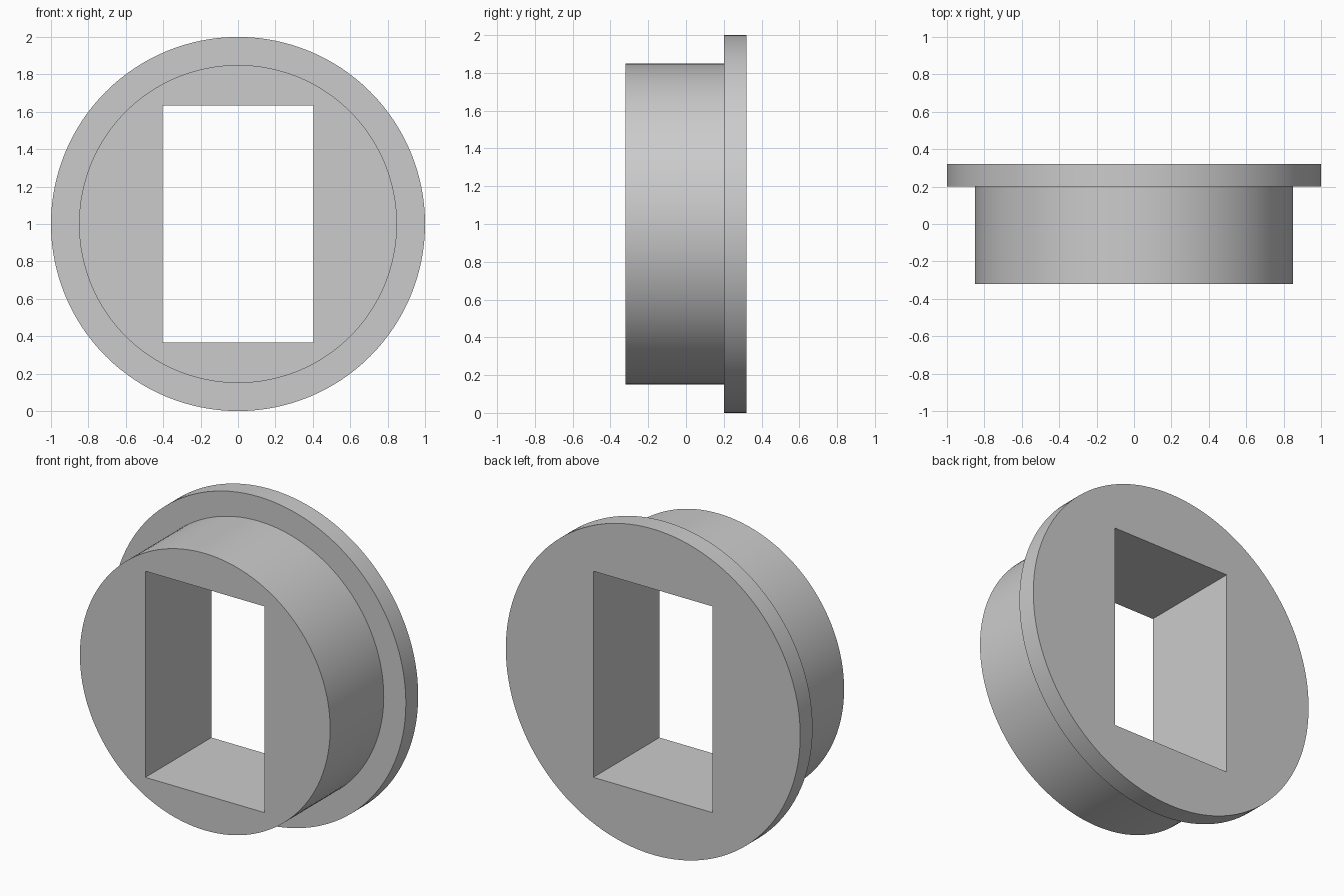
import bpy
import bmesh
import math
from mathutils import Matrix

cube = bpy.data.objects.get("Cube")
if cube:
    bpy.data.objects.remove(cube, do_unlink=True)

SEGMENTS = 128
CENTRE_Z = 1.0

grey = bpy.data.materials.new("plain grey")
grey.use_nodes = True
colour = (0.6, 0.6, 0.6, 1)
grey.diffuse_color = colour
grey.node_tree.nodes["Principled BSDF"].inputs["Base Color"].default_value = colour


def add_object(name, bm):
    bmesh.ops.recalc_face_normals(bm, faces=bm.faces)
    mesh = bpy.data.meshes.new(name)
    bm.to_mesh(mesh)
    bm.free()
    mesh.materials.append(grey)
    obj = bpy.data.objects.new(name, mesh)
    bpy.context.collection.objects.link(obj)
    return obj


# Stepped round body: barrel in front, wider flange at the back
profile = [(0, -0.32), (0.85, -0.32), (0.85, 0.2), (1, 0.2), (1, 0.32), (0, 0.32)]
bm = bmesh.new()
rings = []
for radius, y in profile[1:-1]:
    ring = []
    for i in range(SEGMENTS):
        a = 2 * math.pi * i / SEGMENTS
        ring.append(bm.verts.new((radius * math.cos(a), y, CENTRE_Z + radius * math.sin(a))))
    rings.append(ring)
for lower, upper in zip(rings, rings[1:]):
    for i in range(SEGMENTS):
        j = (i + 1) % SEGMENTS
        bm.faces.new((lower[i], lower[j], upper[j], upper[i]))
bm.faces.new(rings[0])
bm.faces.new(rings[-1])
body = add_object("flanged_bushing", bm)

# Rectangular opening right through the body
bm = bmesh.new()
bmesh.ops.create_cube(bm, size=1, matrix=Matrix.Translation((0, 0, CENTRE_Z))
                      @ Matrix.Diagonal((0.81, 1, 1.266, 1)))
cutter = add_object("opening_cutter", bm)
cutter.hide_render = True

cut = body.modifiers.new("opening", 'BOOLEAN')
cut.operation = 'DIFFERENCE'
cut.solver = 'EXACT'
cut.object = cutter

bpy.ops.object.select_all(action='DESELECT')
body.select_set(True)
bpy.context.view_layer.objects.active = body
bpy.ops.object.modifier_apply(modifier=cut.name)
bpy.data.objects.remove(cutter, do_unlink=True)
bpy.ops.object.shade_smooth_by_angle(angle=math.radians(30))
